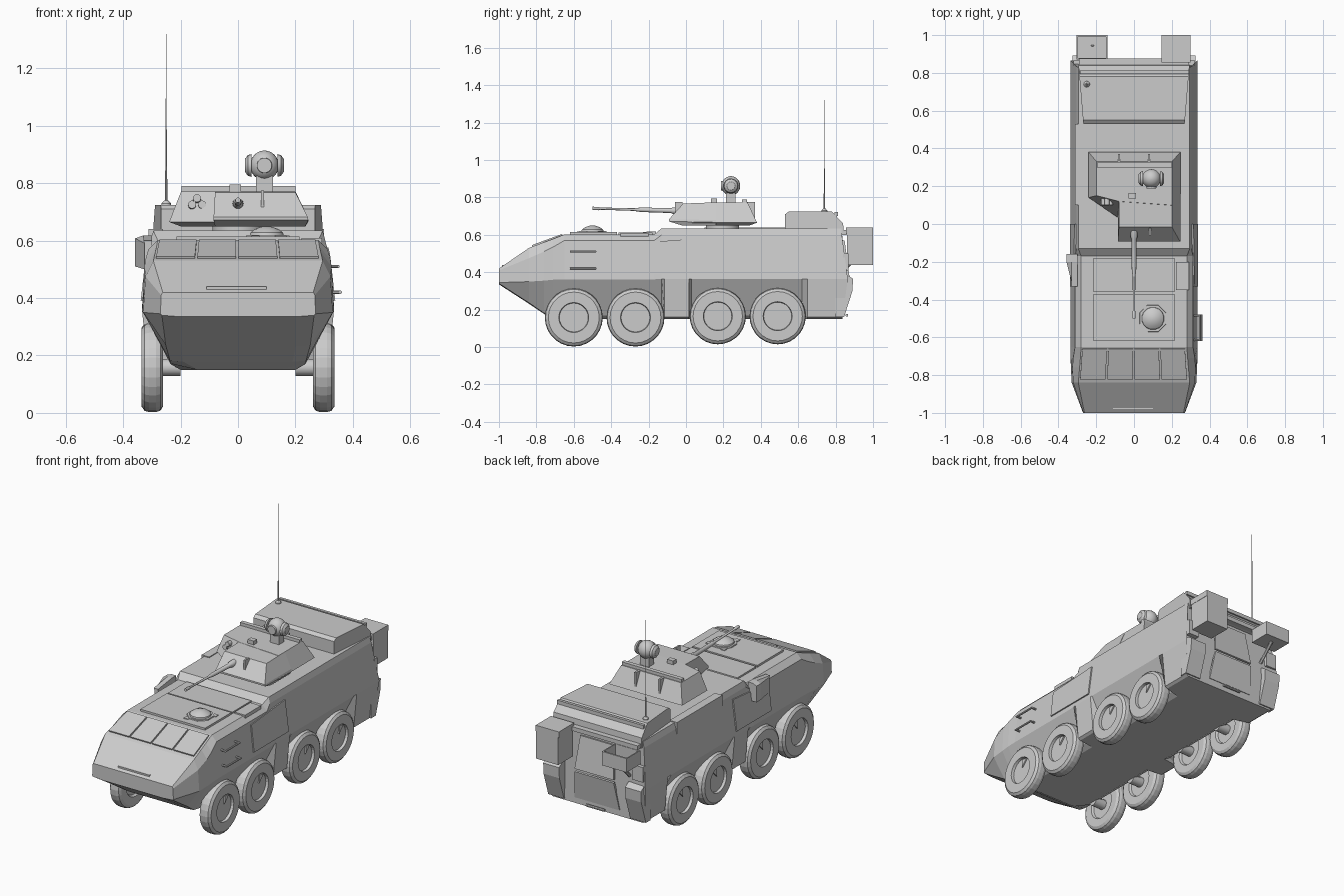
import bpy, bmesh, math
from mathutils import Vector

mat = bpy.data.materials.new("hull grey")
mat.diffuse_color = (0.6, 0.6, 0.6, 1)


def loft(name, rings, smooth=False):
    """Skin a list of equal-length point rings and cap both ends."""
    bm = bmesh.new()
    vs = [[bm.verts.new(p) for p in r] for r in rings]
    n = len(rings[0])
    for a, b in zip(vs, vs[1:]):
        for i in range(n):
            j = (i + 1) % n
            bm.faces.new((a[i], a[j], b[j], b[i]))
    bm.faces.new(vs[0])
    bm.faces.new(vs[-1])
    bmesh.ops.recalc_face_normals(bm, faces=bm.faces[:])
    me = bpy.data.meshes.new(name)
    bm.to_mesh(me)
    bm.free()
    ob = bpy.data.objects.new(name, me)
    bpy.context.collection.objects.link(ob)
    me.materials.append(mat)
    if smooth:
        bpy.ops.object.select_all(action='DESELECT')
        ob.select_set(True)
        bpy.context.view_layer.objects.active = ob
        bpy.ops.object.shade_smooth_by_angle(angle=math.radians(35))
    return ob


def box(name, x0, x1, y0, y1, z0, z1):
    return loft(name, [[(x0, y0, z), (x1, y0, z), (x1, y1, z), (x0, y1, z)] for z in (z0, z1)])


def prism(name, x0, x1, prof):
    return loft(name, [[(x, y, z) for y, z in prof] for x in (x0, x1)])


def lathe(name, origin, axis, prof, n=16, smooth=True):
    """prof is a list of (distance along axis, radius)."""
    o, a = Vector(origin), Vector(axis).normalized()
    u = a.orthogonal().normalized()
    v = a.cross(u)
    return loft(name, [[o + a * d + (u * math.cos(t) + v * math.sin(t)) * r
                        for t in (2 * math.pi * (i + .5) / n for i in range(n))]
                       for d, r in prof], smooth)


def rod(name, p, q, r, n=8):
    d = Vector(q) - Vector(p)
    return lathe(name, p, d, [(0, r), (d.length, r)], n)


def plate(name, pts, t=0.008):
    pts = [Vector(p) for p in pts]
    nrm = (pts[1] - pts[0]).cross(pts[2] - pts[0]).normalized()
    return loft(name, [[p - nrm * .004 for p in pts], [p + nrm * t for p in pts]])


# Hull: half sections (top, shoulder, widest, lower edge, belly) along y
nose = [(-1.0, [(.262, .42), (.268, .41), (.27, .345), (.265, .34), (.2, .335)]),
        (-.84, [(.295, .53), (.322, .475), (.33, .35), (.252, .237), (.2, .232)]),
        (-.76, [(.288, .56), (.326, .51), (.334, .355), (.237, .182), (.19, .178)]),
        (-.71, [(.284, .578), (.322, .535), (.335, .36), (.236, .172), (.14, .15)])]
up_f = [(.28, .602), (.312, .57), (.335, .362)]
up_r = [(.295, .635), (.304, .6), (.335, .365)]
arch = [(.235, .17), (.2, .15)]
flush = [(.315, .16), (.3, .15)]
secs = nose + [(-.65, up_f + arch), (-.17, up_f + arch), (-.13, up_r + arch), (-.115, up_r + flush),
               (.015, up_r + flush), (.03, up_r + arch), (.62, up_r + arch), (.65, up_r + flush),
               (.83, up_r + flush)]
rings = [[(x, y, z) for x, z in s] + [(-x, y, z) for x, z in reversed(s)] for y, s in secs]
rings[-1] = [(x, .83 + .035 * max(0, 1 - abs(z - .365) / .26), z) for x, y, z in rings[-1]]
loft("hull", rings)

# Glacis panels, deck plates and hatches
for i in range(4):
    a, b = -.285 + i * .1435, -.285 + i * .1435 + .135
    plate("glacis_panel", [(a, -.82, .538), (b, -.82, .538), (b * .96, -.66, .597), (a * .96, -.66, .597)])
box("front_deck_plate", -.215, .215, -.62, -.37, .598, .614)
box("rear_deck_plate", -.215, .215, -.36, -.18, .598, .612)
box("side_hatch", .222, .292, -.35, -.2, .59, .61)
box("nose_strip", -.11, .1, -.985, -.975, .425, .44)

# Commander cupola on the front deck
lathe("cupola_ring", (.1, -.5, .6), (0, 0, 1), [(0, .08), (.02, .075)], 8, False)
lathe("cupola_dome", (.1, -.5, .62), (0, 0, 1), [(0, .06), (.008, .058), (.02, .042), (.028, .02), (.03, .005)], 16)
for t in (.6, 2.2, 4.2):
    x, y = .1 + .08 * math.cos(t), -.5 + .08 * math.sin(t)
    box("cupola_lug", x - .014, x + .014, y - .014, y + .014, .6, .618)

# Side doors, wheels, suspension and rear corner pods on both sides
wheel_prof = [(.275, .03), (.275, .08), (.262, .088), (.261, .135), (.27, .15), (.285, .155),
              (.31, .155), (.325, .151), (.336, .136), (.336, .08), (.32, .077)]
for s in (1, -1):
    q = [(s * .331, -.33, .39), (s * .331, -.0, .39), (s * .307, -.0, .575), (s * .313, -.33, .55)]
    plate("side_door", q if s > 0 else q[::-1])
    for y, z, k in ((-.6, .158, 1), (-.27, .158, 1), (.17, .165, .97), (.49, .165, .97)):
        lathe("wheel", (0, y, z), (s, 0, 0), [(d, r * k) for d, r in wheel_prof], 28, False)
        rod("axle_hub", (s * .2, y, z), (s * .28, y, z), .03, 12)
        rod("suspension_arm", (s * .19, y + .05, .2), (s * .265, y, z), .012)
        prism("hub_marker", s * .318, s * .328, [(y + .005, z + .02), (y + .045, z + .062), (y + .008, z + .068)])
    prism("rear_pod", s * .22, s * .325, [(.8, .16), (.845, .16), (.89, .3), (.893, .365), (.862, .385), (.8, .385)])
    box("tail_lamp", s * .25, s * .32, .84, .868, .41, .5)

# Rear ramp, bar and hinges
plate("rear_ramp", [(.15, .838, .19), (-.15, .838, .19), (-.13, .866, .36), (.13, .866, .36)])
plate("rear_ramp_upper", [(.13, .866, .375), (-.13, .866, .375), (-.11, .84, .57), (.11, .84, .57)])
rod("tow_bar", (-.06, .86, .17), (.06, .86, .17), .008)

# Rear stowage bin with lid lip
prof = [(.53, .62), (.53, .71), (.55, .725), (.78, .725), (.84, .66), (.845, .6), (.8, .59)]
loft("stowage_bin", [[(s * (.268 + .025 * (y - .53) / .3), y, z) for y, z in prof] for s in (-1, 1)])
box("bin_rib", -.285, .29, .795, .812, .7, .722)
box("bin_rear_rail", -.29, .29, .835, .875, .6, .625)

# Rear box and open basket
box("rear_box", .15, .298, .86, 1.0, .44, .605)
box("rear_box_lid", .146, .3, .855, 1.0, .605, .64)
box("basket_back", -.305, -.14, .99, 1.0, .52, .6)
box("basket_front", -.305, -.14, .87, .878, .52, .6)
box("basket_left", -.305, -.298, .87, 1.0, .52, .6)
box("basket_right", -.147, -.14, .87, 1.0, .52, .6)
box("basket_floor", -.305, -.14, .87, 1.0, .517, .522)
rod("basket_strut", (-.22, .85, .42), (-.22, .95, .52), .01)

# Left side fittings
box("left_locker", -.312, -.262, .1, .53, .57, .64)
loft("left_mirror_box", [[(-.3, y, z0), (x, y, z0), (x, y, z1 - .01), (-.33, y, z1), (-.3, y, z1)]
                         for y, x, z0, z1 in ((-.16, -.358, .51, .618), (-.2, -.358, .51, .618),
                                              (-.33, -.325, .5, .6))])

# Right side steps
for z, x in ((.51, .348), (.42, .356)):
    rod("side_step", (x, -.62, z), (x, -.48, z), .006)
    for y in (-.615, -.485):
        rod("step_bracket", (.3, y, z), (x, y, z), .006)

# Turret body with offset gun housing
lathe("turret_ring", (.0, .195, .63), (0, 0, 1), [(0, .09), (.03, .09)], 24)
loft("turret", [
    [(-.2, .17, .65), (-.08, .07, .65), (.2, .07, .65), (.21, .34, .65), (-.2, .34, .65)],
    [(-.24, .14, .665), (-.08, .03, .665), (.245, .03, .665), (.245, .38, .665), (-.24, .38, .665)],
    [(-.198, .15, .772), (-.08, .12, .772), (.2, .1, .772), (.2, .33, .772), (-.198, .33, .772)]])
loft("gun_housing", [
    [(-.08, -.02, .65), (.235, -.02, .65), (.235, .16, .65), (-.08, .16, .65)],
    [(-.085, -.092, .672), (.245, -.092, .672), (.245, .16, .667), (-.085, .16, .667)],
    [(-.085, -.092, .682), (.243, -.092, .682), (.242, .16, .68), (-.085, .16, .68)],
    [(-.08, -.015, .768), (.2, -.015, .768), (.2, .16, .772), (-.08, .16, .772)]])
box("turret_rear_rail", -.197, .2, .3, .325, .768, .79)
for x in (-.08, .08):
    box("turret_bracket", x - .006, x + .006, .325, .37, .69, .775)
box("roof_block", -.03, .01, .135, .165, .77, .795)
box("mantlet_rib", .08, .09, -.06, -.02, .7, .775)

# Gun
lathe("gun_barrel", (0, -.02, .728), (0, -1, .028),
      [(0, .02), (.05, .018), (.06, .013), (.22, .012), (.26, .007), (.44, .006), (.445, .009), (.48, .009)], 12)

# Smoke launchers
for x, z in ((-.16, .72), (-.125, .72), (-.143, .742)):
    rod("smoke_launcher", (x, .16, z), (x, .1, z + .006), .014, 12)

# Ball sight with side ears on a neck
c = (.092, .24, .862)
lathe("sight_ball", c, (0, 0, 1),
      [(.052 * -math.cos(math.pi * i / 12), max(.002, .05 * math.sin(math.pi * i / 12))) for i in range(13)], 20)
box("sight_neck", .062, .122, .215, .265, .77, .825)
for s in (-1, 1):
    lathe("sight_ear", c, (s, 0, 0), [(.045, .04), (.058, .036), (.068, .022)], 14)
lathe("sight_lens", c, (0, -1, 0), [(.03, .028), (.053, .026)], 16)

# Antenna
lathe("antenna_base", (-.25, .74, .72), (0, 0, 1), [(0, .017), (.01, .016), (.02, .007)], 12)
lathe("antenna", (-.25, .74, .735), (0, 0, 1), [(0, .004), (.12, .0035), (.125, .002), (.585, .0015)], 6)
